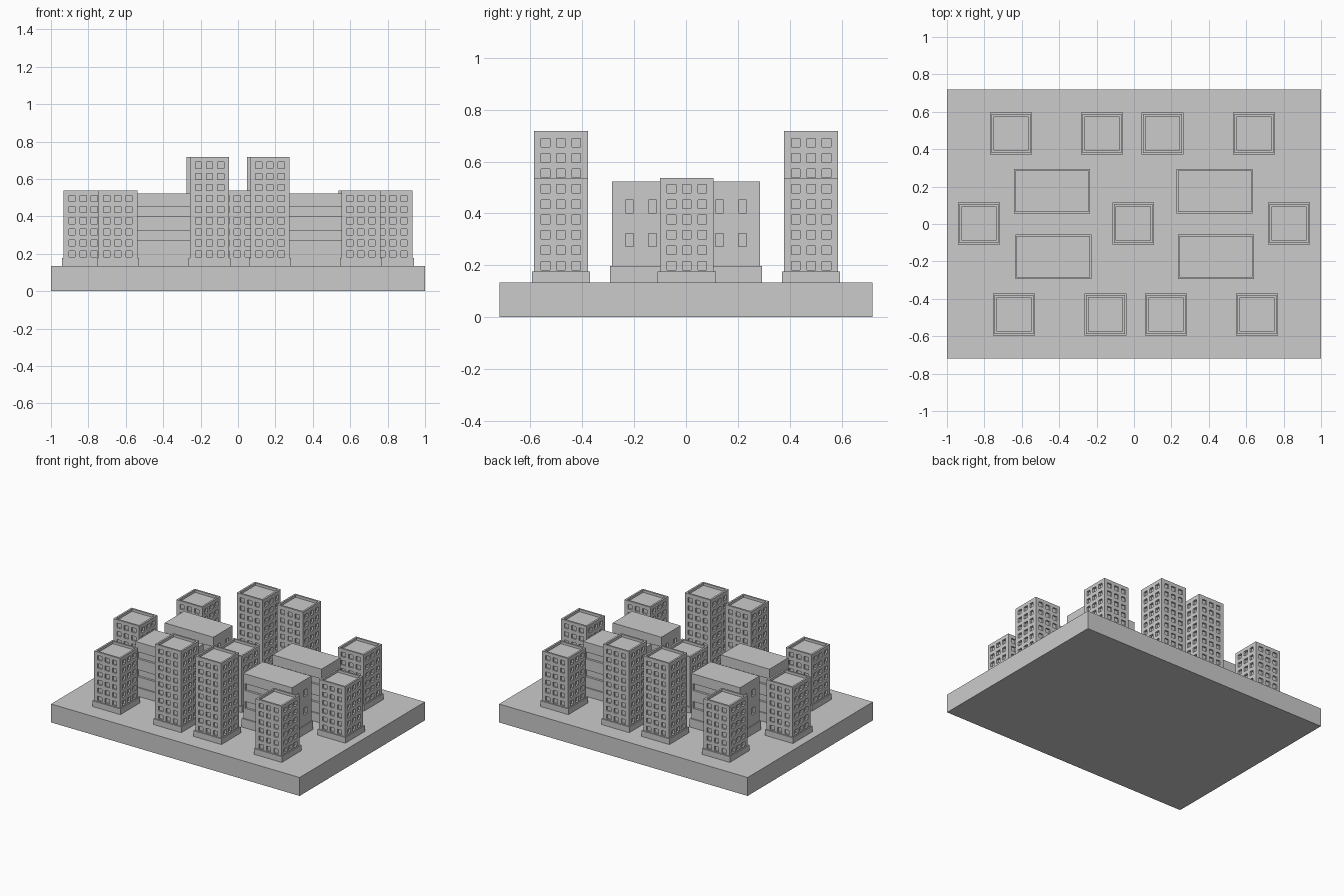
import bpy, bmesh
from mathutils import Vector

if "Cube" in bpy.data.objects:
    bpy.data.objects.remove(bpy.data.objects["Cube"])

BASE_TOP = 0.134


def finish(name, bm):
    bmesh.ops.remove_doubles(bm, verts=bm.verts[:], dist=1e-5)
    me = bpy.data.meshes.new(name)
    bm.to_mesh(me)
    bm.free()
    ob = bpy.data.objects.new(name, me)
    bpy.context.collection.objects.link(ob)
    return ob


def box(name, cx, cy, hx, hy, z0, z1):
    bm = bmesh.new()
    bmesh.ops.create_cube(bm, size=1)
    for v in bm.verts:
        v.co = Vector((cx + v.co.x * 2 * hx, cy + v.co.y * 2 * hy,
                       (z0 + z1) / 2 + v.co.z * (z1 - z0)))
    return finish(name, bm)


def cuts(length, centres, size):
    """Break points along one side of a wall: odd cells are openings."""
    pts = [0]
    for c in centres:
        pts += [c - size / 2, c + size / 2]
    return pts + [length]


def panel(bm, origin, u, v, us, vs, depth):
    """Gridded wall facing u x v, with the odd/odd cells sunk by depth."""
    n = u.cross(v)
    grid = [[bm.verts.new(origin + u * a + v * b) for b in vs] for a in us]
    sunk = []
    for i in range(len(us) - 1):
        for j in range(len(vs) - 1):
            f = bm.faces.new((grid[i][j], grid[i + 1][j],
                              grid[i + 1][j + 1], grid[i][j + 1]))
            if i % 2 and j % 2:
                sunk.append(f)
    if sunk:
        caps = bmesh.ops.extrude_discrete_faces(bm, faces=sunk)["faces"]
        for f in caps:
            bmesh.ops.translate(bm, verts=f.verts[:], vec=-n * depth)


X, Y, Z = Vector((1, 0, 0)), Vector((0, 1, 0)), Vector((0, 0, 1))


def block(name, cx, cy, hx, hy, z0, z1, front, side, rim):
    """Closed block; front and side are (us, vs, depth), rim is the parapet."""
    bm = bmesh.new()
    c = Vector((cx, cy, 0))

    def at(sx, sy, z):
        return c + Vector((sx * hx, sy * hy, z))

    panel(bm, at(-1, -1, z0), X, Z, *front)
    panel(bm, at(1, 1, z0), -X, Z, *front)
    panel(bm, at(1, -1, z0), Y, Z, *side)
    panel(bm, at(-1, 1, z0), -Y, Z, *side)
    if rim:
        panel(bm, at(-1, -1, z1), X, Y, [0, rim, 2 * hx - rim, 2 * hx],
              [0, rim, 2 * hy - rim, 2 * hy], 0.018)
    else:
        panel(bm, at(-1, -1, z1), X, Y, [0, 2 * hx], [0, 2 * hy], 0)
    panel(bm, at(-1, 1, z0), X, -Y, [0, 2 * hx], [0, 2 * hy], 0)
    return finish(name, bm)


def tower(cx, cy, floors, top):
    z0, h = 0.176, 0.104
    box("tower_plinth", cx, cy, 0.112, 0.112, BASE_TOP, z0)
    us = cuts(2 * h, [h - 0.0595, h, h + 0.0595], 0.034)
    vs = cuts(top - z0, [0.0225 + 0.0593 * k for k in range(floors)], 0.033)
    block("tower", cx, cy, h, h, z0, top,
          (us, vs, 0.01), (us, vs, 0.016), 0.013)


def low_block(cx, cy):
    z0, top, hx, hy = 0.197, 0.523, 0.196, 0.111
    box("low_block_plinth", cx, cy, 0.203, 0.119, BASE_TOP, z0)
    vs = cuts(top - z0, [0.297 - z0, 0.427 - z0], 0.05)
    strip = [0, 0.015, 2 * hx - 0.015, 2 * hx]
    ends = cuts(2 * hy, [hy - 0.0445, hy + 0.0445], 0.031)
    block("low_block", cx, cy, hx, hy, z0, top,
          (strip, vs, 0.016), (ends, vs, 0.016), 0)


# Ground slab
box("ground_slab", 0, 0, 1, 0.72, 0, BASE_TOP)

# Layout repeats under a half turn about the centre
for s in (1, -1):
    for x in (-0.657, 0.642):
        tower(s * x, s * 0.483, 6, 0.537)
    for x in (-0.171, 0.152):
        tower(s * x, s * 0.483, 9, 0.718)
    tower(s * 0.828, 0.003, 6, 0.537)
    low_block(s * -0.438, s * 0.174)
    low_block(s * 0.431, s * 0.174)

# Central tower
tower(-0.004, 0.003, 6, 0.537)
